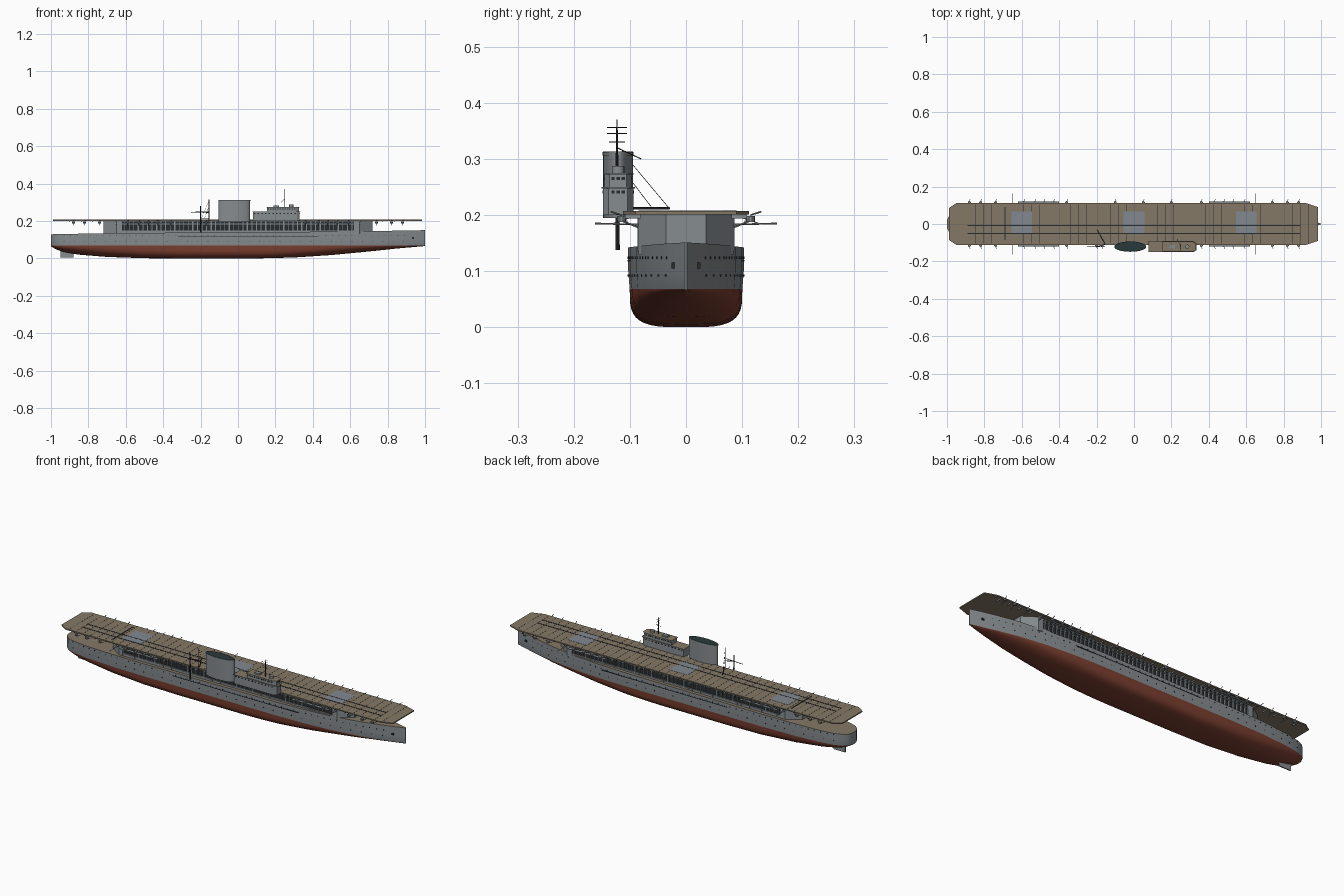
import bpy, bmesh, math
from mathutils import Vector, Matrix

if "Cube" in bpy.data.objects:
    bpy.data.objects.remove(bpy.data.objects["Cube"])


def material(name, rgb):
    m = bpy.data.materials.new(name)
    m.diffuse_color = (*rgb, 1)
    m.use_nodes = True
    m.node_tree.nodes["Principled BSDF"].inputs["Base Color"].default_value = m.diffuse_color
    return m


GREY = material("hull grey", (0.24, 0.262, 0.275))
RED = material("antifouling red", (0.2, 0.05, 0.03))
TAN = material("deck tan", (0.235, 0.19, 0.135))
DARK = material("dark opening", (0.022, 0.025, 0.028))
CAP = material("funnel cap", (0.022, 0.04, 0.042))
LIFT = material("lift blue grey", (0.22, 0.25, 0.28))


def finish(name, bm, mats, smooth=False):
    bmesh.ops.recalc_face_normals(bm, faces=bm.faces)
    me = bpy.data.meshes.new(name)
    bm.to_mesh(me)
    bm.free()
    for m in mats:
        me.materials.append(m)
    ob = bpy.data.objects.new(name, me)
    bpy.context.collection.objects.link(ob)
    if smooth:
        bpy.ops.object.select_all(action='DESELECT')
        ob.select_set(True)
        bpy.context.view_layer.objects.active = ob
        bpy.ops.object.shade_smooth_by_angle(angle=math.radians(35))
    return ob


def add_box(bm, x0, x1, y0, y1, z0, z1):
    mat = Matrix.Translation(((x0 + x1) / 2, (y0 + y1) / 2, (z0 + z1) / 2)) @ \
        Matrix.Diagonal((x1 - x0, y1 - y0, z1 - z0, 1))
    bmesh.ops.create_cube(bm, size=1, matrix=mat)


def add_rod(bm, a, b, r=0.0015, r2=None, seg=6):
    a, b = Vector(a), Vector(b)
    d = b - a
    mat = Matrix.Translation((a + b) / 2) @ d.to_track_quat('Z', 'Y').to_matrix().to_4x4()
    bmesh.ops.create_cone(bm, cap_ends=True, segments=seg, radius1=r,
                          radius2=r if r2 is None else r2, depth=d.length, matrix=mat)


def boxes(name, mat, *dims):
    bm = bmesh.new()
    for d in dims:
        add_box(bm, *d)
    return finish(name, bm, [mat])


def prism(name, outline, z0, z1, mats, top=0, smooth=False):
    bm = bmesh.new()
    f = bm.faces.new([bm.verts.new((x, y, z0)) for x, y in outline])
    r = bmesh.ops.extrude_face_region(bm, geom=[f])
    bmesh.ops.translate(bm, vec=(0, 0, z1 - z0),
                        verts=[v for v in r['geom'] if isinstance(v, bmesh.types.BMVert)])
    for f in bm.faces:
        if all(v.co.z > z1 - 1e-5 for v in f.verts):
            f.material_index = top
    return finish(name, bm, mats, smooth)


def interp(table, x):
    for (x0, v0), (x1, v1) in zip(table, table[1:]):
        if x <= x1:
            return v0 + (v1 - v0) * (x - x0) / (x1 - x0)
    return table[-1][1]


# Hull lofted from half width, keel height, deck height and section fullness
WL = 0.068
WIDTH = [(-1, .02), (-.99, .04), (-.97, .058), (-.93, .073), (-.85, .087), (-.7, .098), (-.5, .103),
         (.3, .103), (.45, .099), (.6, .088), (.75, .067), (.87, .04), (.95, .018), (1, .002)]
KEEL = [(-1, .064), (-.97, .047), (-.93, .034), (-.85, .02), (-.7, .008), (-.5, .001), (-.3, 0), (.1, 0),
        (.3, .005), (.5, .018), (.7, .037), (.85, .053), (1, .066)]
DECK = [(-1, .129), (-.7, .135), (0, .14), (.6, .144), (1, .151)]
FULL = [(-1, 1.7), (-.85, 2), (-.4, 3.6), (.2, 3.6), (.6, 2.2), (1, 1.5)]
stations = sorted({t[0] for t in WIDTH + KEEL} | {-.1, -.2, 0, .2, .4, .65, .8, .91})
bm = bmesh.new()
rings = []
for x in stations:
    w, k, d, n = (interp(t, x) for t in (WIDTH, KEEL, DECK, FULL))
    half = []
    for i in range(11):
        a = i / 10 * math.pi / 2
        half.append((.975 * w * math.sin(a) ** (2 / n), k + (WL - k) * (1 - max(0, math.cos(a)) ** (2 / n))))
    half += [(w, .1), (w, d)]
    ring = [(-y, z) for y, z in half[:0:-1]] + half
    rings.append([bm.verts.new((x, y, z)) for y, z in ring])
for r0, r1 in zip(rings, rings[1:]):
    for i in range(len(r0)):
        j = (i + 1) % len(r0)
        f = bm.faces.new((r0[i], r0[j], r1[j], r1[i]))
        if j == 0:
            f.material_index = 2
        elif f.calc_center_median().z < WL - .0001 and max(v.co.z for v in f.verts) < WL + .002:
            f.material_index = 1
bm.faces.new(rings[0])
bm.faces.new(rings[-1])
finish("hull", bm, [GREY, RED, TAN], True)

boxes("rudder", GREY, (-.95, -.88, -.003, .003, .006, .05))

# Portholes, side strake and hawse holes as thin plates
bm = bmesh.new()
for s in (-1, 1):
    for row, step in ((.092, .055), (.124, .035)):
        x = -.93
        while x < .92:
            y = s * interp(WIDTH, x)
            add_box(bm, x - .002, x + .002, y - .0015, y + .0015, row - .002, row + .002)
            x += step
    add_box(bm, -.32, .43, s * .1015 - .003, s * .1015 + .003, .117, .120)
    add_box(bm, .93, .942, s * .022 - .004, s * .022 + .004, .105, .115)
finish("portholes", bm, [DARK])

# Hangar: dark core, solid faceted ends, pillars and horizontal bands
boxes("hangar_core", DARK, (-.66, .65, -.078, .078, .135, .2))
for s, name in ((1, "hangar_bow_end"), (-1, "hangar_stern_end")):
    prism(name, [(s * .62, -.085), (s * .65, -.085), (s * .72, -.036), (s * .72, .036),
                 (s * .65, .085), (s * .62, .085)], .13, .202, [GREY])
bm = bmesh.new()
for s in (-1, 1):
    for i in range(53):
        x = -.63 + i * .0243
        w = .004 if i % 4 else .008
        add_box(bm, x - w / 2, x + w / 2, s * .082 - .004, s * .082 + .004, .135, .202)
    for z0, z1 in ((.135, .15), (.182, .187), (.197, .202)):
        add_box(bm, -.64, .64, s * .081 - .004, s * .081 + .004, z0, z1)
    # brackets under the flight deck
    for i in range(30):
        x = -.9 + i * .062
        add_box(bm, x - .001, x + .001, s * .095 - .014, s * .095 + .014, .194, .202)
finish("hangar_pillars", bm, [GREY])

# Flight deck with lifts, lines and crosswise strips
deck = [(-.99, -.085), (-.95, -.112), (.92, -.112), (.985, -.09),
        (.985, .09), (.92, .112), (-.95, .112), (-.99, .085)]
prism("flight_deck", deck, .201, .207, [TAN])
boxes("lifts", LIFT, *[(x - .055, x + .055, -.048, .066, .206, .2078) for x in (-.6, 0, .6)])
boxes("deck_lines", DARK, (-.89, .89, -.011, -.006, .206, .2083), (-.89, .89, -.053, -.048, .206, .2083),
      (-.693, -.686, -.085, .09, .206, .2083))
boxes("deck_strips", DARK, *[(x - .0007, x + .0007, -.105, .105, .206, .2074)
                             for x in [-.93 + i * .0423 for i in range(45)]])

# Gun tubs, barrels and outrigger masts along the deck edges
gun_x = [.36, .43, .48, .53, .59, .74, .82, .88]
bm = bmesh.new()
for s in (-1, 1):
    for x in [-g for g in gun_x] + gun_x + ([-.2, -.17] if s < 0 else [-.1, .05, .2]):
        add_rod(bm, (x, s * .115, .188), (x, s * .115, .198), .008, seg=10)
        add_rod(bm, (x, s * .115, .2), (x + .004, s * .134, .206), .0015)
        add_rod(bm, (x, s * .085, .178), (x, s * .115, .19), .0015)
    for x in (-.65, .65):
        add_rod(bm, (x, s * .085, .183), (x, s * .162, .185), .0015)
        add_rod(bm, (x, s * .085, .2), (x, s * .13, .185), .0008)
    add_box(bm, -.62, -.4, s * .112 - .008, s * .112 + .008, .188, .190)
    add_box(bm, .4, .62, s * .112 - .008, s * .112 + .008, .188, .190)
finish("deck_edge_guns", bm, [GREY])


# Funnel: elliptical tube with dark recessed top
def ellipse(cx, cy, a, b, n=40):
    return [(cx + a * math.cos(i * math.tau / n), cy + b * math.sin(i * math.tau / n)) for i in range(n)]


prism("funnel", ellipse(-.02, -.121, .084, .0265), .195, .313, [GREY, CAP], 1, True)
prism("funnel_rim", ellipse(-.02, -.121, .0855, .0275), .306, .312, [GREY, CAP], 1, True)

# Bridge: two tiers with tan roofs, window bands and gun director
lower = [(.08, -.148), (.315, -.148), (.33, -.138), (.33, -.104), (.315, -.094), (.08, -.094)]
upper = [(.155, -.145), (.31, -.145), (.325, -.136), (.325, -.106), (.31, -.097), (.155, -.097)]


def grow(outline, e):
    cx, cy = .205 if outline is lower else .24, -.121
    return [(x + math.copysign(e, x - cx), y + math.copysign(e, y - cy)) for x, y in outline]


prism("bridge_lower", lower, .2, .247, [GREY, TAN], 1)
prism("bridge_lower_roof", grow(lower, .003), .247, .25, [GREY, TAN], 1)
prism("bridge_upper", upper, .25, .272, [GREY, TAN], 1)
prism("bridge_upper_roof", grow(upper, .003), .272, .275, [GREY, TAN], 1)
bm = bmesh.new()
for z, outline in ((.241, lower), (.265, upper)):
    xa, xb = outline[0][0], outline[1][0]
    for i in range(12):
        x = xa + (i + .5) * (xb - xa) / 12
        for y in (outline[0][1], outline[-1][1]):
            add_box(bm, x - .004, x + .004, y - .001, y + .001, z - .003, z + .003)
    for y in (-.13, -.121, -.112):
        x = outline[2][0]
        add_box(bm, x - .001, x + .001, y - .003, y + .003, z - .003, z + .003)
finish("bridge_windows", bm, [DARK])
bm = bmesh.new()
add_rod(bm, (.285, -.121, .275), (.285, -.121, .287), .011, seg=16)
add_box(bm, .19, .22, -.131, -.111, .275, .283)
finish("gun_director", bm, [GREY])

# Bridge mast, crane post with boom, and rigging
bm = bmesh.new()
add_rod(bm, (.25, -.123, .27), (.25, -.123, .37), .003, .001)
for z, h in ((.33, .014), (.345, .018), (.356, .018)):
    add_rod(bm, (.25, -.123 - h, z), (.25, -.123 + h, z), .0009)
add_rod(bm, (.235, -.123, .32), (.265, -.123, .32), .0009)
add_rod(bm, (.25, -.123, .32), (.23, -.08, .3), .0009)
add_rod(bm, (-.2, -.122, .138), (-.2, -.122, .28), .004, .003, 8)
add_rod(bm, (-.2, -.122, .25), (-.155, -.108, .245), .0025)
add_rod(bm, (-.25, -.122, .247), (-.155, -.122, .25), .0018)
add_rod(bm, (-.155, -.112, .2), (-.155, -.112, .315), .0017)
add_rod(bm, (-.155, -.105, .212), (-.197, -.03, .212), .0025)
add_rod(bm, (-.155, -.112, .31), (-.197, -.03, .212), .0006)
add_rod(bm, (-.155, -.112, .28), (-.18, -.06, .212), .0006)
finish("masts_and_crane", bm, [DARK])
